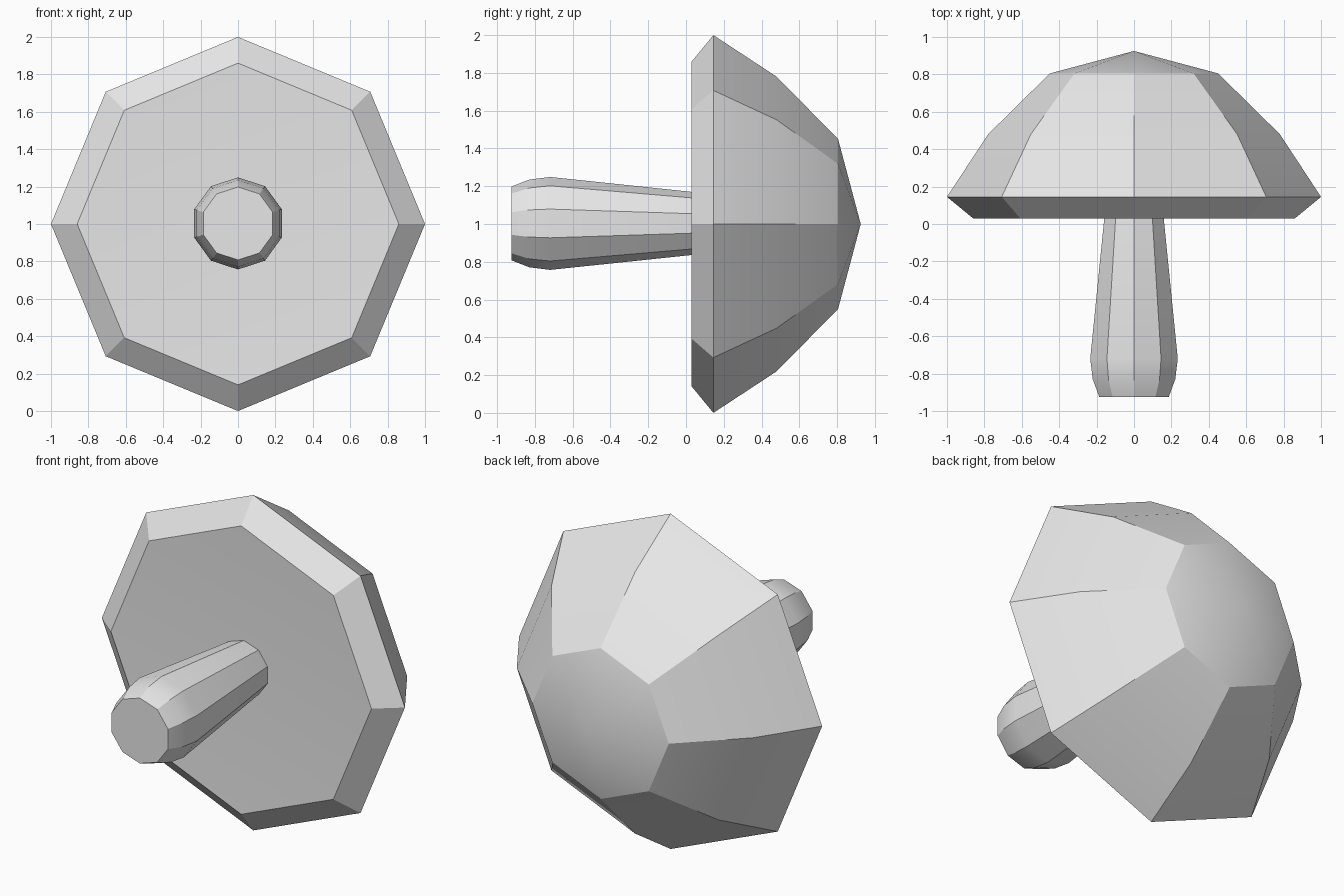
import bpy, bmesh, math

cube = bpy.data.objects.get("Cube")
if cube:
    bpy.data.objects.remove(cube, do_unlink=True)

grey = bpy.data.materials.new("plain_grey")
grey.use_nodes = True
colour = (0.8, 0.8, 0.8, 1)
grey.diffuse_color = colour
grey.node_tree.nodes["Principled BSDF"].inputs["Base Color"].default_value = colour


def lathe(name, profile, sides, height, smooth_angle):
    """Turn (radius, y) points about a line along y; radius 0 makes a pole."""
    bm = bmesh.new()
    rings = []
    for r, y in profile:
        count = sides if r > 0 else 1
        rings.append([bm.verts.new((r * math.sin(math.tau * i / sides), y,
                                    height + r * math.cos(math.tau * i / sides)))
                      for i in range(count)])
    for a, b in zip(rings, rings[1:]):
        for i in range(sides):
            j = (i + 1) % sides
            corners = [a[i % len(a)], a[j % len(a)], b[j % len(b)], b[i % len(b)]]
            bm.faces.new(list(dict.fromkeys(corners)))
    # Close open ends with a flat face
    for ring in (rings[0], rings[-1]):
        if len(ring) > 1:
            bm.faces.new(ring)
    bmesh.ops.recalc_face_normals(bm, faces=bm.faces)
    mesh = bpy.data.meshes.new(name)
    bm.to_mesh(mesh)
    bm.free()
    mesh.materials.append(grey)
    obj = bpy.data.objects.new(name, mesh)
    bpy.context.collection.objects.link(obj)
    bpy.ops.object.select_all(action='DESELECT')
    obj.select_set(True)
    bpy.context.view_layer.objects.active = obj
    bpy.ops.object.shade_smooth_by_angle(angle=math.radians(smooth_angle))
    return obj


# Eight-sided cap: shallow hollow underside, bevelled rim, stepped dome
lathe("mushroom_cap",
      [(0, 0.06), (0.86, 0.03), (1, 0.145), (0.78, 0.48), (0.45, 0.805), (0, 0.925)],
      8, 1, 29)

# Ten-sided stem, swelling towards its flat foot
lathe("mushroom_stem",
      [(0.195, -0.925), (0.232, -0.83), (0.246, -0.72), (0.163, 0.07)],
      10, 1.003, 30)
